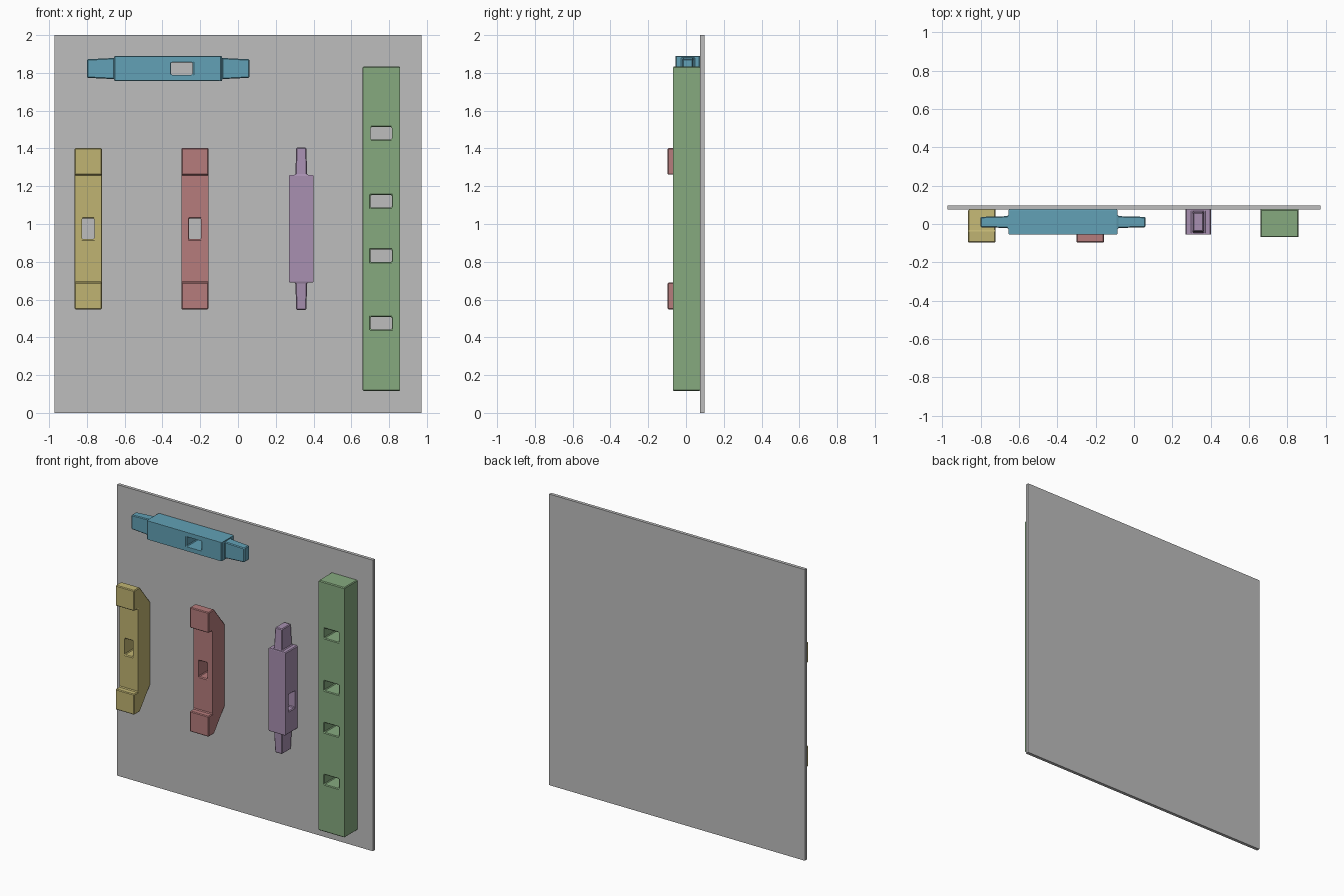
import bpy, bmesh
from mathutils import Matrix, Vector

if "Cube" in bpy.data.objects:
    bpy.data.objects.remove(bpy.data.objects["Cube"])


def material(name, rgb):
    m = bpy.data.materials.new(name)
    lin = [(c / 255 / 12.92) if c < 11 else ((c / 255 + 0.055) / 1.055) ** 2.4 for c in rgb]
    m.diffuse_color = (*lin, 1)
    m.use_nodes = True
    m.node_tree.nodes["Principled BSDF"].inputs["Base Color"].default_value = m.diffuse_color
    return m


GREY = material("board grey", (190, 190, 190))
BLUE = material("rail blue", (98, 161, 182))
PURPLE = material("rail purple", (168, 144, 177))
YELLOW = material("clamp yellow", (192, 180, 114))
RED = material("clamp red", (182, 124, 124))
GREEN = material("post green", (134, 170, 127))


def box(bm, centre, size):
    m = Matrix.Translation(centre) @ Matrix.Diagonal((*size, 1))
    return bmesh.ops.create_cube(bm, size=1, matrix=m)["verts"]


def make(name, bm, mat=None):
    bmesh.ops.recalc_face_normals(bm, faces=bm.faces)
    me = bpy.data.meshes.new(name)
    bm.to_mesh(me)
    bm.free()
    ob = bpy.data.objects.new(name, me)
    bpy.context.collection.objects.link(ob)
    if mat:
        me.materials.append(mat)
    return ob


def cut_and_bevel(ob, holes, width=0.005):
    """Cut rectangular mortises (centre, size), then ease all edges."""
    bm = bmesh.new()
    for c, s in holes:
        box(bm, c, s)
    cutter = make(ob.name + "_cutter", bm)
    cutter.hide_render = True
    mod = ob.modifiers.new("mortise", 'BOOLEAN')
    mod.operation, mod.solver, mod.object = 'DIFFERENCE', 'EXACT', cutter
    bpy.context.view_layer.objects.active = ob
    bpy.ops.object.modifier_apply(modifier=mod.name)
    bpy.data.objects.remove(cutter)
    bev = ob.modifiers.new("eased edges", 'BEVEL')
    bev.width, bev.segments, bev.limit_method = width, 1, 'ANGLE'


def prism(bm, loop_a, loop_b):
    a = [bm.verts.new(p) for p in loop_a]
    b = [bm.verts.new(p) for p in loop_b]
    bm.faces.new(a)
    bm.faces.new(b[::-1])
    n = len(a)
    for i in range(n):
        bm.faces.new((a[i], b[i], b[(i + 1) % n], a[(i + 1) % n]))


def rail(name, mat, loc, rot=None):
    """Square rail with tapered tenons at both ends and an off-centre mortise."""
    bm = bmesh.new()
    h = 0.066
    rect = ((-1, -1), (1, -1), (1, 1), (-1, 1))
    # cross-section stations: (position, half depth, half height)
    stations = [(-0.43, 0.027, 0.049), (-0.285, 0.031, 0.056), (-0.285, h, h),
                (0.285, h, h), (0.285, 0.031, 0.056), (0.43, 0.027, 0.049)]
    rings = [[bm.verts.new((x, sy * a, sz * b)) for sy, sz in rect] for x, a, b in stations]
    for r, s in zip(rings, rings[1:]):
        for i in range(4):
            j = (i + 1) % 4
            bm.faces.new((r[i], r[j], s[j], s[i]))
    bm.faces.new(rings[0])
    bm.faces.new(rings[-1])
    ob = make(name, bm, mat)
    cut_and_bevel(ob, [((0.073, 0, 0), (0.113, 0.3, 0.066))])
    ob.matrix_world = Matrix.Translation(loc) @ (rot or Matrix.Identity(4))


def clamp(name, mat, x):
    """Bar with slanted back ends, raised front pads and a central mortise."""
    half = [(-0.097, 0.427), (-0.035, 0.427), (0.075, 0.288)]   # y, z from middle
    step = [(-0.055, 0.286), (-0.097, 0.286)]
    top = step + half
    prof = top + [(y, -z) for y, z in reversed(top)]
    bm = bmesh.new()
    zc = 0.975
    prism(bm, [(x - 0.072, y, zc + z) for y, z in prof], [(x + 0.072, y, zc + z) for y, z in prof])
    ob = make(name, bm, mat)
    cut_and_bevel(ob, [((x, 0, zc), (0.064, 0.4, 0.11))])


# Back board
bm = bmesh.new()
box(bm, (0, 0.086, 1), (1.944, 0.022, 2))
make("back_board", bm, GREY)

# Tall post with four mortises
bm = bmesh.new()
box(bm, (0.759, 0.003, 0.975), (0.198, 0.144, 1.718))
post = make("post", bm, GREEN)
cut_and_bevel(post, [((0.758, 0, z), (0.112, 0.4, 0.067)) for z in (1.48, 1.12, 0.832, 0.475)])

# Tenoned rails: one lying, one upright and rolled a quarter turn
rail("lying_rail", BLUE, Vector((-0.37, 0.01, 1.823)))
rail("upright_rail", PURPLE, Vector((0.335, 0.01, 0.975)),
     Matrix(((0, -1, 0, 0), (0, 0, 1, 0), (-1, 0, 0, 0), (0, 0, 0, 1))))

# Two padded bars
clamp("left_padded_bar", YELLOW, -0.793)
clamp("middle_padded_bar", RED, -0.228)
